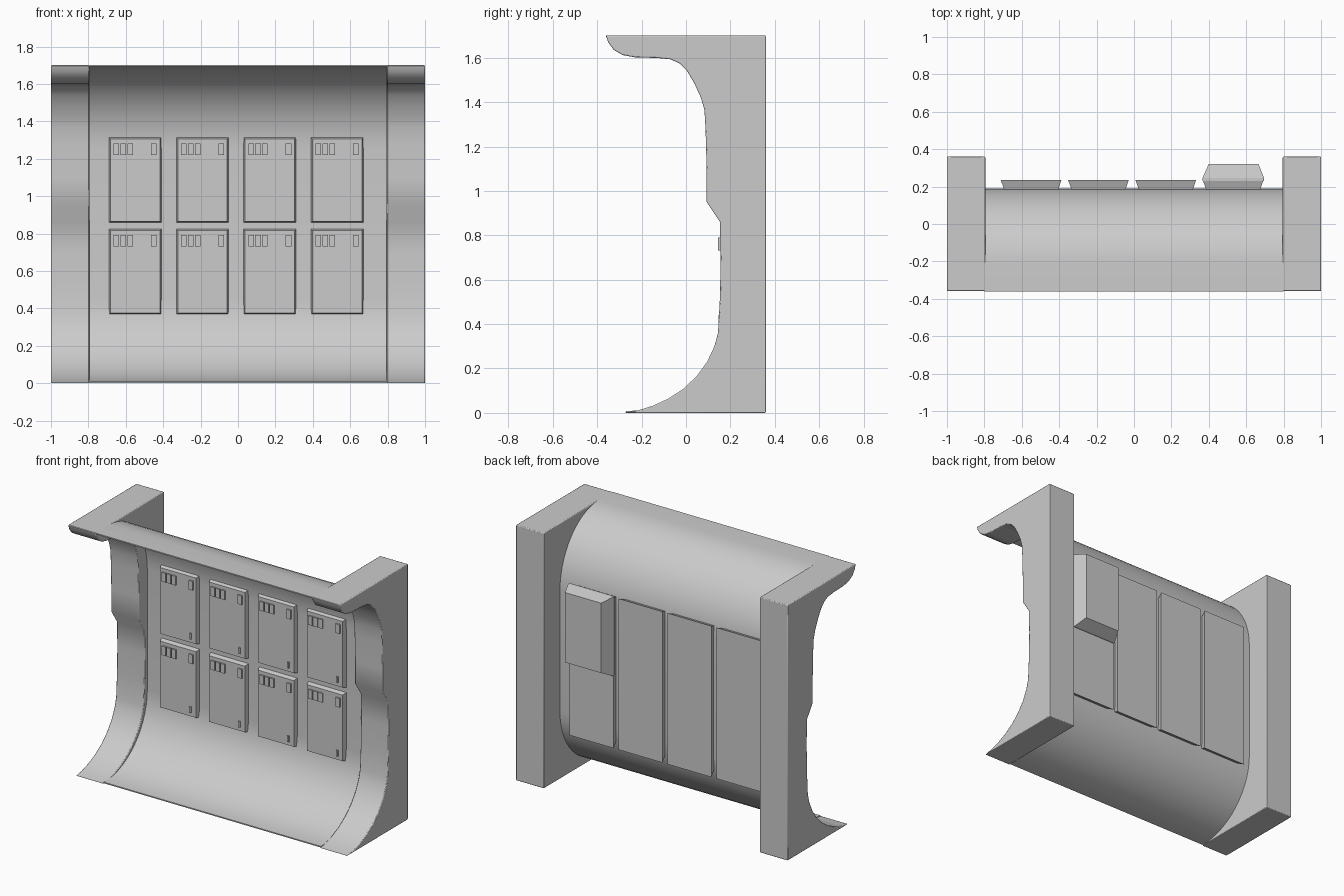
import bpy, bmesh
from math import sin, cos, pi, radians

if "Cube" in bpy.data.objects:
    bpy.data.objects.remove(bpy.data.objects["Cube"])


def finish(name, bm, smooth=None):
    bmesh.ops.recalc_face_normals(bm, faces=bm.faces)
    mesh = bpy.data.meshes.new(name)
    bm.to_mesh(mesh)
    bm.free()
    ob = bpy.data.objects.new(name, mesh)
    bpy.context.collection.objects.link(ob)
    if smooth:
        bpy.context.view_layer.objects.active = ob
        ob.select_set(True)
        bpy.ops.object.shade_smooth_by_angle(angle=radians(smooth))
        ob.select_set(False)
    return ob


def extrude_x(name, profile, x0, x1, smooth):
    """Closed (y, z) profile extruded along x."""
    bm = bmesh.new()
    face = bm.faces.new([bm.verts.new((x0, y, z)) for y, z in profile])
    out = bmesh.ops.extrude_face_region(bm, geom=[face])
    moved = [v for v in out["geom"] if isinstance(v, bmesh.types.BMVert)]
    bmesh.ops.translate(bm, verts=moved, vec=(x1 - x0, 0, 0))
    return finish(name, bm, smooth)


def loft_y(bm, sections):
    """Solid through rectangles (y, x0, x1, z0, z1) stacked along y."""
    rings = [[bm.verts.new((x, y, z)) for x, z in ((a, c), (b, c), (b, d), (a, d))]
             for y, a, b, c, d in sections]
    bm.faces.new(rings[0])
    bm.faces.new(rings[-1][::-1])
    for r, s in zip(rings, rings[1:]):
        for i in range(4):
            j = (i + 1) % 4
            bm.faces.new((r[i], s[i], s[j], r[j]))


# End pillars with overhanging top, stepped middle and swept foot
pillar = [(0.36, 0), (0.36, 1.7), (-0.36, 1.7), (-0.35, 1.668), (-0.325, 1.635),
          (-0.285, 1.612), (-0.23, 1.602), (-0.13, 1.599), (-0.07, 1.593), (-0.03, 1.575),
          (0.005, 1.54), (0.04, 1.48), (0.067, 1.42), (0.083, 1.365), (0.088, 1.28),
          (0.093, 1.1), (0.093, 0.95), (0.153, 0.86), (0.156, 0.7), (0.153, 0.52),
          (0.144, 0.36), (0.128, 0.3), (0.095, 0.23), (0.05, 0.168), (-0.01, 0.11),
          (-0.08, 0.064), (-0.15, 0.032), (-0.22, 0.01), (-0.28, 0)]
for side, name in ((-1, "left_pillar"), (1, "right_pillar")):
    ob = extrude_x(name, pillar, side * 0.795, side * 1.0, 40)
    bev = ob.modifiers.new("soft_edges", "BEVEL")
    bev.width = 0.008
    bev.segments = 2
    bev.limit_method = "ANGLE"
    bev.angle_limit = radians(60)

# Curved wall sheet: floor sweep, vertical middle, overhead sweep, flat lip
N = 14
outer = [(-0.27 + 0.46 * sin(i / N * pi / 2), 0.45 - 0.45 * cos(i / N * pi / 2)) for i in range(N + 1)]
outer += [(-0.22 + 0.41 * cos(i / N * pi / 2), 1.25 + 0.45 * sin(i / N * pi / 2)) for i in range(N + 1)]
outer.append((-0.36, 1.7))
inner = []
for i, (y, z) in enumerate(outer):
    a, b = outer[max(i - 1, 0)], outer[min(i + 1, len(outer) - 1)]
    dy, dz = b[0] - a[0], b[1] - a[1]
    n = (dy * dy + dz * dz) ** 0.5
    inner.append((y - 0.008 * dz / n, z + 0.008 * dy / n))
extrude_x("curved_wall", outer + inner[::-1], -0.8, 0.8, 40)

# Locker doors on the front, their small labels, and housings on the back
doors, labels, housings = bmesh.new(), bmesh.new(), bmesh.new()
for cx in (-0.55, -0.19, 0.17, 0.53):
    for z in (0.365, 0.855):
        loft_y(doors, [(0.155, cx - 0.132, cx + 0.132, z + 0.01, z + 0.45),
                       (0.2, cx - 0.145, cx + 0.145, z, z + 0.465)])
        for dx in (-0.1, -0.063, -0.026, 0.1):
            loft_y(labels, [(0.145, cx + dx - 0.015, cx + dx + 0.015, z + 0.366, z + 0.426),
                            (0.16, cx + dx - 0.015, cx + dx + 0.015, z + 0.366, z + 0.426)])
        # door handle
        loft_y(labels, [(0.147, cx + 0.088, cx + 0.1, z + 0.035, z + 0.075),
                        (0.16, cx + 0.088, cx + 0.1, z + 0.035, z + 0.075)])
    loft_y(housings, [(0.185, cx - 0.145, cx + 0.145, 0.36, 1.32),
                      (0.235, cx - 0.162, cx + 0.162, 0.335, 1.34)])
finish("locker_doors", doors)
finish("door_labels_and_handles", labels)
finish("rear_housings", housings)

# Deeper box on one upper rear housing
bm = bmesh.new()
loft_y(bm, [(0.23, 0.366, 0.696, 0.82, 1.345), (0.245, 0.366, 0.696, 0.82, 1.345),
            (0.322, 0.4, 0.665, 0.86, 1.325)])
finish("rear_deep_box", bm)
